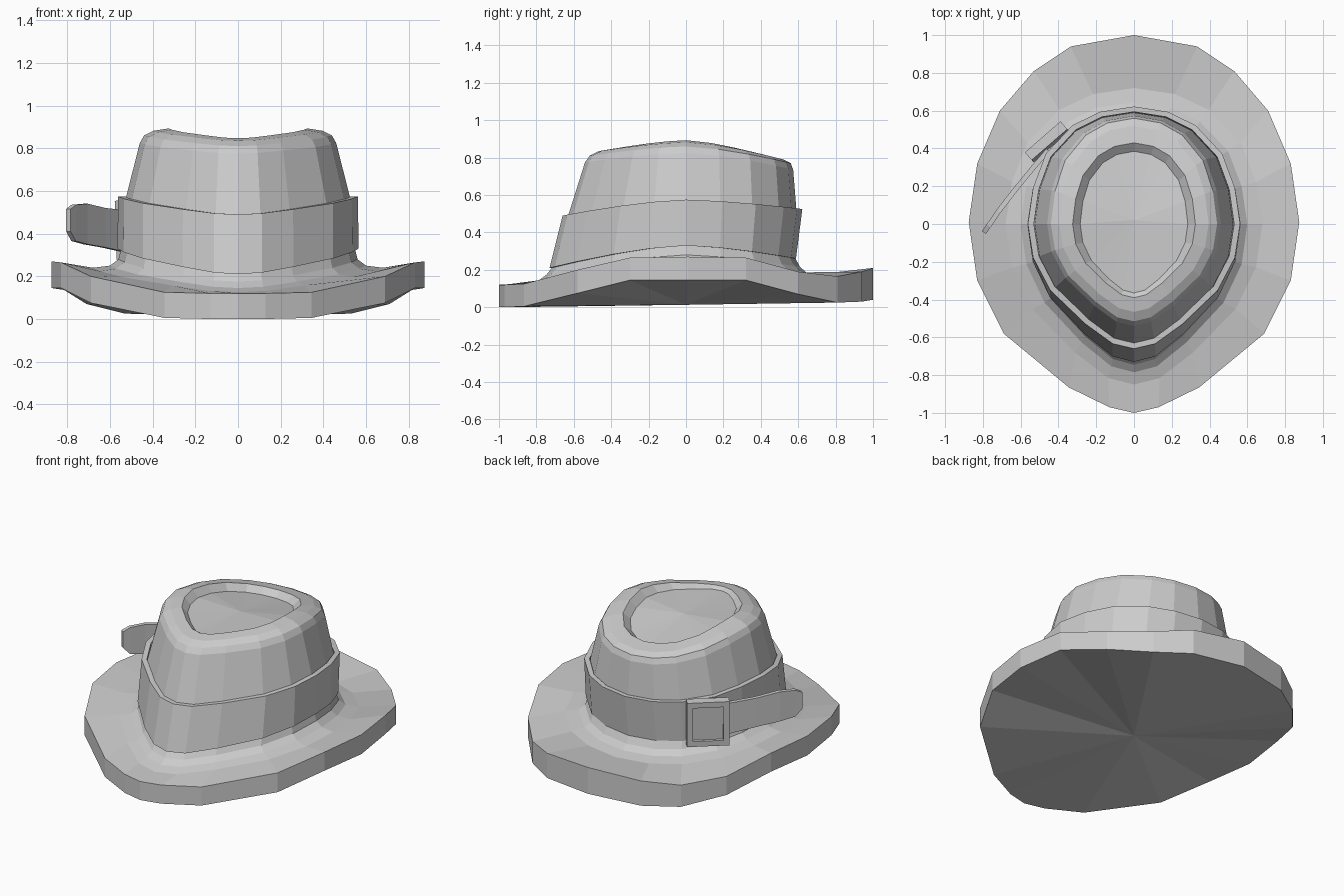
import bpy, bmesh, math
from mathutils import Vector, Matrix

if "Cube" in bpy.data.objects:
    bpy.data.objects.remove(bpy.data.objects["Cube"])


def finish(name, bm):
    bmesh.ops.recalc_face_normals(bm, faces=bm.faces)
    me = bpy.data.meshes.new(name)
    bm.to_mesh(me)
    bm.free()
    ob = bpy.data.objects.new(name, me)
    bpy.context.collection.objects.link(ob)
    return ob


def loft(name, rings, start=None, end=None, cyclic=False):
    """Skin rings of points; ends may be a centre point (fan), 'cap' or None."""
    bm = bmesh.new()
    vs = [[bm.verts.new(p) for p in r] for r in rings]
    n = len(rings[0])
    pairs = list(zip(vs, vs[1:])) + ([(vs[-1], vs[0])] if cyclic else [])
    for a, b in pairs:
        for i in range(n):
            j = (i + 1) % n
            bm.faces.new((a[i], a[j], b[j], b[i]))
    for ring, tip in ((vs[0], start), (vs[-1], end)):
        if tip == 'cap':
            bm.faces.new(ring)
        elif tip:
            c = bm.verts.new(tip)
            for i in range(n):
                bm.faces.new((ring[i], ring[(i + 1) % n], c))
    return finish(name, bm)


def mirror(half):
    return half + [(-x, y, z) for x, y, z in half[-2:0:-1]]


# Unit egg outline of the crown, back to front, right half
EGG = [(0, 1), (.32, .955), (.58, .84), (.83, .6), (.95, .31), (1, 0),
       (.95, -.27), (.79, -.53), (.46, -.8), (.2, -.96), (0, -1)]


def egg(w, front, back, z_side, z_front, z_back):
    half = []
    for u, v in EGG:
        y, z = (v * back, z_back) if v > 0 else (v * front, z_front)
        half.append((u * w, y, z_side + (z - z_side) * abs(v) ** 1.5))
    return mirror(half)


# Brim edge: x, y, lower z, upper z
BRIM = [(0, 1, .04, .21), (.335, .94, .03, .19), (.53, .81, .025, .165),
        (.71, .6, .07, .19), (.83, .32, .145, .265), (.875, .01, .145, .27),
        (.83, -.3, .145, .265), (.69, -.58, .075, .2), (.345, -.865, .005, .125),
        (.13, -.97, 0, .12), (0, -1, 0, .12)]
brim_low = mirror([(x, y, a) for x, y, a, b in BRIM])
brim_high = mirror([(x, y, b) for x, y, a, b in BRIM])

# Hat body: underside, brim, flare, crown wall, rounded rim, sunken top
loft("hat_body", [
    brim_low, brim_high,
    egg(.68, .85, .72, .24, .125, .17),
    egg(.60, .785, .645, .25, .145, .185),
    egg(.56, .745, .61, .28, .175, .215),
    egg(.545, .71, .58, .34, .22, .27),
    egg(.525, .63, .59, .57, .49, .525),
    egg(.46, .54, .573, .825, .775, .735),
    egg(.44, .515, .56, .86, .81, .77),
    egg(.395, .465, .52, .882, .835, .79),
    egg(.325, .39, .43, .893, .847, .808),
    egg(.285, .365, .385, .85, .83, .775),
], start=(0, 0, .013), end=(0, .02, .83))

# Hat band
loft("hat_band", [
    egg(.565, .73, .588, .33, .21, .26),
    egg(.562, .66, .622, .575, .49, .525),
    egg(.53, .625, .594, .575, .49, .525),
    egg(.53, .69, .57, .33, .21, .26),
], cyclic=True)

# Loose strap tail: x, y, lower z, upper z along its path
TAIL = [(-.455, .39, .29, .50), (-.54, .29, .315, .51), (-.63, .18, .335, .52),
        (-.715, .07, .35, .54), (-.77, -.01, .365, .535), (-.795, -.045, .41, .515)]
sections = []
for i, (x, y, lo, hi) in enumerate(TAIL):
    a, b = TAIL[max(i - 1, 0)], TAIL[min(i + 1, len(TAIL) - 1)]
    n = Vector((b[1] - a[1], a[0] - b[0])).normalized() * .013
    sections.append([(x + n.x, y + n.y, lo), (x + n.x, y + n.y, hi),
                     (x - n.x, y - n.y, hi), (x - n.x, y - n.y, lo)])
loft("strap_tail", sections, 'cap', 'cap')


# Square buckle frame set against the band
def square(half_w, half_h, depth):
    return [(sx * half_w, depth, sz * half_h)
            for sx, sz in ((-1, -1), (1, -1), (1, 1), (-1, 1))]


buckle = loft("buckle_frame", [
    square(.125, .145, -.03), square(.125, .145, .025),
    square(.09, .11, .025), square(.09, .11, -.03)], cyclic=True)
plate = loft("buckle_plate", [square(.092, .112, -.03), square(.092, .112, .008)],
             'cap', 'cap')
place = (Matrix.Translation((-.462, .437, .41)) @
         Matrix.Rotation(math.radians(41), 4, 'Z') @ Matrix.Rotation(math.radians(-3), 4, 'X'))
for ob in (buckle, plate):
    ob.data.transform(place)
